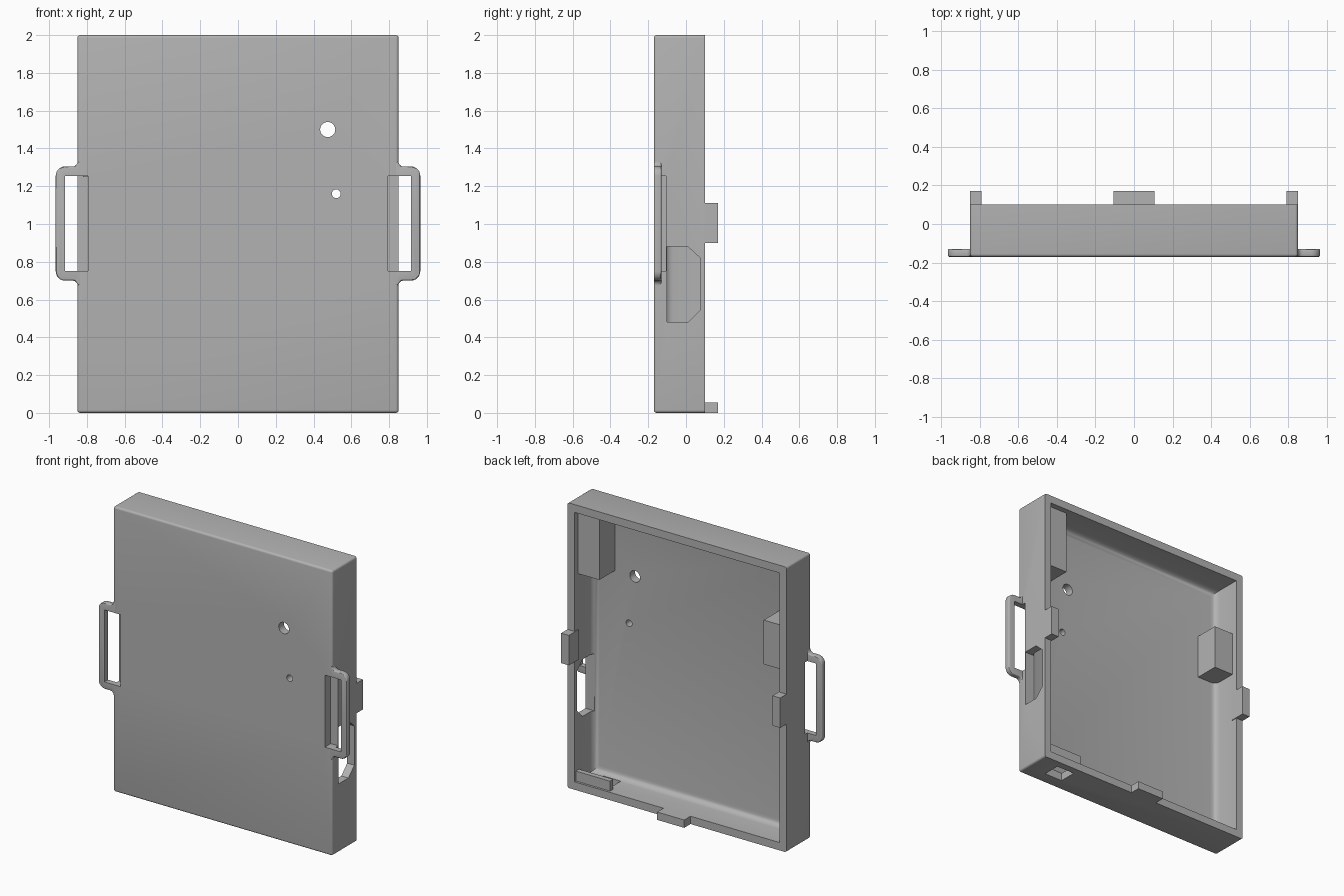
import bpy, bmesh, math
from mathutils import Vector

if "Cube" in bpy.data.objects:
    bpy.data.objects.remove(bpy.data.objects["Cube"])

grey = bpy.data.materials.new("plain_grey")
grey.use_nodes = True
colour = (0.45, 0.45, 0.45, 1)
grey.diffuse_color = colour
grey.node_tree.nodes["Principled BSDF"].inputs["Base Color"].default_value = colour


def finish(name, bm):
    bmesh.ops.recalc_face_normals(bm, faces=bm.faces)
    mesh = bpy.data.meshes.new(name)
    bm.to_mesh(mesh)
    bm.free()
    mesh.materials.append(grey)
    ob = bpy.data.objects.new(name, mesh)
    bpy.context.collection.objects.link(ob)
    return ob


def box(name, x, y, z, radius=0, rule=None, segments=4):
    """Box from three ranges; edges whose midpoint meets the rule are rounded."""
    bm = bmesh.new()
    bmesh.ops.create_cube(bm, size=1)
    for v in bm.verts:
        v.co = Vector([(r[0] + r[1]) / 2 + c * (r[1] - r[0])
                       for r, c in zip((x, y, z), v.co)])
    if radius:
        edges = [e for e in bm.edges if rule((e.verts[0].co + e.verts[1].co) / 2)]
        bmesh.ops.bevel(bm, geom=edges, offset=radius, segments=segments,
                        affect='EDGES', profile=0.5)
    return finish(name, bm)


def prism(name, points, direction, radius=0):
    """Extruded outline, with the rim edges optionally rounded."""
    bm = bmesh.new()
    face = bm.faces.new([bm.verts.new(p) for p in points])
    ext = bmesh.ops.extrude_face_region(bm, geom=[face])
    moved = [g for g in ext["geom"] if isinstance(g, bmesh.types.BMVert)]
    bmesh.ops.translate(bm, verts=moved, vec=direction)
    if radius:
        d = Vector(direction).normalized()
        edges = [e for e in bm.edges
                 if abs((e.verts[0].co - e.verts[1].co).dot(d)) < 1e-5]
        bmesh.ops.bevel(bm, geom=edges, offset=radius, segments=3,
                        affect='EDGES', profile=0.5)
    return finish(name, bm)


def cut(ob, *cutters):
    for c in cutters:
        m = ob.modifiers.new("cut", 'BOOLEAN')
        m.operation, m.solver, m.object = 'DIFFERENCE', 'EXACT', c
    bpy.context.view_layer.update()
    graph = bpy.context.evaluated_depsgraph_get()
    mesh = bpy.data.meshes.new_from_object(ob.evaluated_get(graph))
    ob.modifiers.clear()
    ob.data = mesh


def arc(cx, cz, r, start, end, y, steps=6):
    return [(cx + r * math.cos(a), y, cz + r * math.sin(a))
            for a in (math.radians(start + (end - start) * i / steps)
                      for i in range(steps + 1))]


W, FRONT, BACK, H, T = 0.85, -0.17, 0.10, 2.0, 0.055
FLOOR = -0.112
cutters = []

# open tray with rounded front edges and inner floor fillet
tray = box("tray", (-W, W), (FRONT, BACK), (0, H), 0.015,
           lambda m: m.y < BACK - 0.01)
cutters.append(box("cavity", (T - W, W - T), (FLOOR, 0.3), (T, H - T), 0.045,
                   lambda m: m.y < FLOOR + 0.01))

# round holes through the front
for i, (x, z, r) in enumerate([(0.475, 1.5, 0.04), (0.52, 1.16, 0.023)]):
    ring = arc(x, z, r, 0, 360, -0.3, 32)[:-1]
    cutters.append(prism(f"hole_{i}", ring, (0, 0.25, 0)))

# chamfered side port
port = [(-0.10, 0.48), (0.01, 0.48), (0.075, 0.545),
        (0.075, 0.82), (0.01, 0.88), (-0.10, 0.88)]
cutters.append(prism("side_port", [(0.7, y, z) for y, z in port], (0.3, 0, 0)))

# strap slots
slots = []
for s in (-1, 1):
    xs = sorted((s * 0.793, s * 0.917))
    slots.append(box("strap_slot", xs, (-0.3, -0.105), (0.75, 1.255)))

# bottom opening
cutters.append(box("bottom_opening", (0.56, 0.70), (-0.075, 0.05), (-0.1, 0.1)))
cut(tray, *cutters, *slots)

# strap handles
handles = []
for s, side in ((1, "left"), (-1, "right")):
    y = FRONT
    outline = [(0.83, y, 0.675)]
    outline += arc(0.875, 0.675, 0.025, 180, 90, y)
    outline += arc(0.915, 0.75, 0.05, -90, 0, y)
    outline += arc(0.915, 1.255, 0.05, 0, 90, y)
    outline += arc(0.875, 1.33, 0.025, -90, -180, y)
    outline.append((0.83, y, 1.33))
    outline = [(s * px, py, pz) for px, py, pz in outline]
    handle = prism(f"{side}_handle", outline, (0, 0.04, 0), 0.008)
    cut(handle, slots[0 if s < 0 else 1])
    handles.append(handle)

    # side locating tabs
    box(f"{side}_tab", sorted((s * 0.79, s * W)), (0.06, 0.17), (0.9, 1.11))

# bottom locating tab
box("bottom_tab", (-0.105, 0.105), (BACK, 0.17), (0, T))

# inner support blocks
box("corner_block", (0.63, 0.82), (-0.14, 0.06), (1.50, 1.97))
box("side_block", (-0.82, -0.645), (-0.14, 0.06), (1.25, 1.56))
box("bottom_guard", (0.53, 0.82), (0.05, 0.085), (0.02, 0.125))

for c in cutters + slots:
    bpy.data.objects.remove(c)

# smooth the rounded edges, keep corners sharp
for ob in [tray] + handles:
    bpy.ops.object.select_all(action='DESELECT')
    bpy.context.view_layer.objects.active = ob
    ob.select_set(True)
    bpy.ops.object.shade_smooth_by_angle(angle=math.radians(30))
